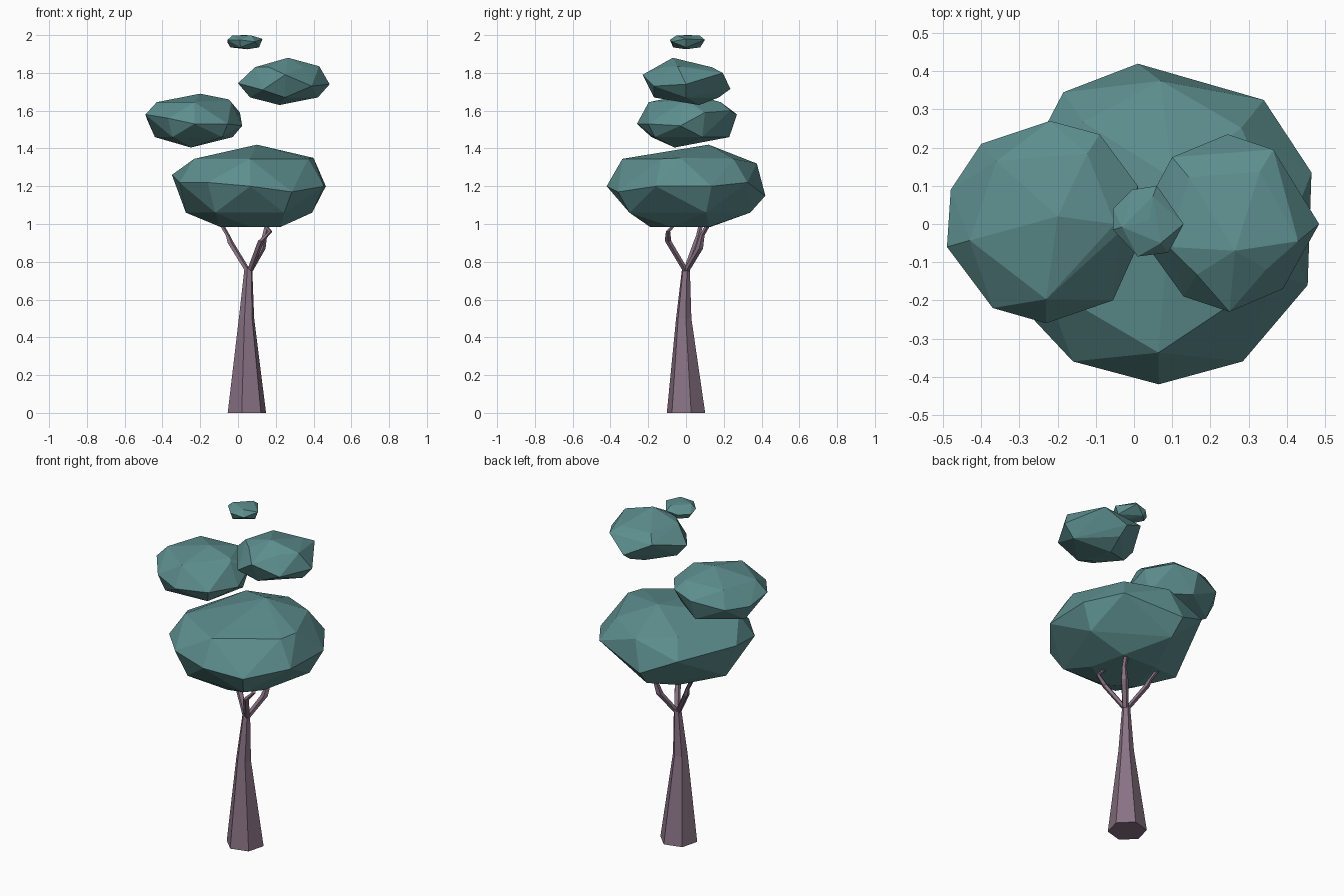
import bpy, bmesh, math
from mathutils import Vector


def material(name, rgb):
    m = bpy.data.materials.new(name)
    m.diffuse_color = (*rgb, 1)
    return m


LEAF = material("leaf", (0.11, 0.27, 0.27))
BARK = material("bark", (0.25, 0.17, 0.23))


def finish(name, bm, mat):
    bmesh.ops.recalc_face_normals(bm, faces=bm.faces)
    me = bpy.data.meshes.new(name)
    bm.to_mesh(me)
    bm.free()
    me.materials.append(mat)
    ob = bpy.data.objects.new(name, me)
    bpy.context.collection.objects.link(ob)
    return ob


def leaf_clump(name, outline, caps, shoulders):
    """Faceted convex clump: widest outline, end points, and (scale, z, parity) rings."""
    c = sum((Vector(p) for p in outline), Vector()) / len(outline)
    pts = [Vector(p) for p in list(outline) + list(caps)]
    for scale, z, parity in shoulders:
        for p in outline[parity::2]:
            pts.append(Vector((c.x + (p[0] - c.x) * scale, c.y + (p[1] - c.y) * scale, z)))
    bm = bmesh.new()
    for p in pts:
        bm.verts.new(p)
    res = bmesh.ops.convex_hull(bm, input=bm.verts[:])
    loose = [v for v in bm.verts if not v.link_faces]
    bmesh.ops.delete(bm, geom=loose, context='VERTS')
    return finish(name, bm, LEAF)


def limb(name, rings, sides, turn=0.0):
    """Tapered tube through (x, y, z, radius) rings with horizontal sections."""
    bm = bmesh.new()
    loops = []
    for x, y, z, r in rings:
        loops.append([bm.verts.new((x + r * math.cos(turn + math.tau * i / sides),
                                    y + r * math.sin(turn + math.tau * i / sides), z))
                      for i in range(sides)])
    for a, b in zip(loops, loops[1:]):
        for i in range(sides):
            j = (i + 1) % sides
            bm.faces.new((a[i], a[j], b[j], b[i]))
    bm.faces.new(loops[0])
    bm.faces.new(loops[-1])
    return finish(name, bm, BARK)


# Trunk and its three crooked branches
limb("trunk", [(0.047, 0, 0, 0.105), (0.045, -0.012, 0.5, 0.042), (0.055, 0, 0.77, 0.021)],
     6, math.radians(15))
limb("branch_left", [(0.052, 0, 0.75, 0.017), (-0.04, 0.055, 0.90, 0.018),
                     (-0.055, 0.065, 0.94, 0.012), (-0.09, 0.08, 1.0, 0.013)], 5)
limb("branch_front", [(0.06, 0, 0.75, 0.017), (0.12, -0.095, 0.91, 0.018),
                      (0.17, -0.095, 0.96, 0.012), (0.13, -0.05, 1.01, 0.012)], 5)
limb("branch_back", [(0.06, 0, 0.75, 0.018), (0.125, 0.07, 0.87, 0.021),
                     (0.14, 0.085, 0.94, 0.014), (0.16, 0.13, 1.02, 0.014)], 5)

# Large lower clump
leaf_clump("lower_leaves",
           [(0.01, 0.42, 1.15), (0.34, 0.325, 1.22), (0.465, 0.135, 1.20), (0.455, -0.16, 1.2),
            (0.285, -0.36, 1.17), (0.065, -0.42, 1.2), (-0.16, -0.36, 1.22), (-0.31, -0.2, 1.22),
            (-0.35, 0.03, 1.26), (-0.185, 0.345, 1.24)],
           [(0.10, 0.12, 1.42), (0.40, -0.03, 1.35), (0.07, 0.375, 1.32)],
           [(0.79, 1.345, 1), (0.82, 1.06, 0), (0.42, 0.985, 1)])

# Left clump
leaf_clump("left_leaves",
           [(-0.22, 0.27, 1.58), (-0.09, 0.235, 1.60), (0.01, 0.1, 1.59), (0.022, -0.03, 1.52),
            (-0.055, -0.2, 1.53), (-0.23, -0.26, 1.53), (-0.37, -0.22, 1.56),
            (-0.49, -0.06, 1.58), (-0.48, 0.09, 1.55), (-0.4, 0.21, 1.55)],
           [(-0.20, 0.02, 1.69), (-0.25, -0.06, 1.405), (-0.05, 0.0, 1.66)],
           [(0.77, 1.645, 1), (0.84, 1.46, 0)])

# Right clump
leaf_clump("right_leaves",
           [(0.245, 0.235, 1.715), (0.365, 0.195, 1.80), (0.485, 0, 1.74), (0.39, -0.17, 1.73),
            (0.25, -0.23, 1.79), (0.13, -0.19, 1.71), (0.0, -0.01, 1.745), (0.1, 0.175, 1.79)],
           [(0.265, -0.07, 1.88), (0.22, 0.07, 1.63), (0.43, -0.045, 1.835), (0.09, -0.06, 1.83)],
           [(0.7, 1.83, 1), (0.74, 1.67, 0)])

# Small top clump
leaf_clump("top_leaves",
           [(-0.005, 0.09, 1.965), (0.06, 0.1, 1.975), (0.13, 0, 1.98), (0.09, -0.075, 1.965),
            (0.01, -0.085, 1.975), (-0.055, -0.015, 1.975), (-0.055, 0.04, 1.96)],
           [(0.04, 0.01, 2.0), (0.05, 0.0, 1.925)],
           [(0.7, 1.998, 1), (0.82, 1.935, 0)])
